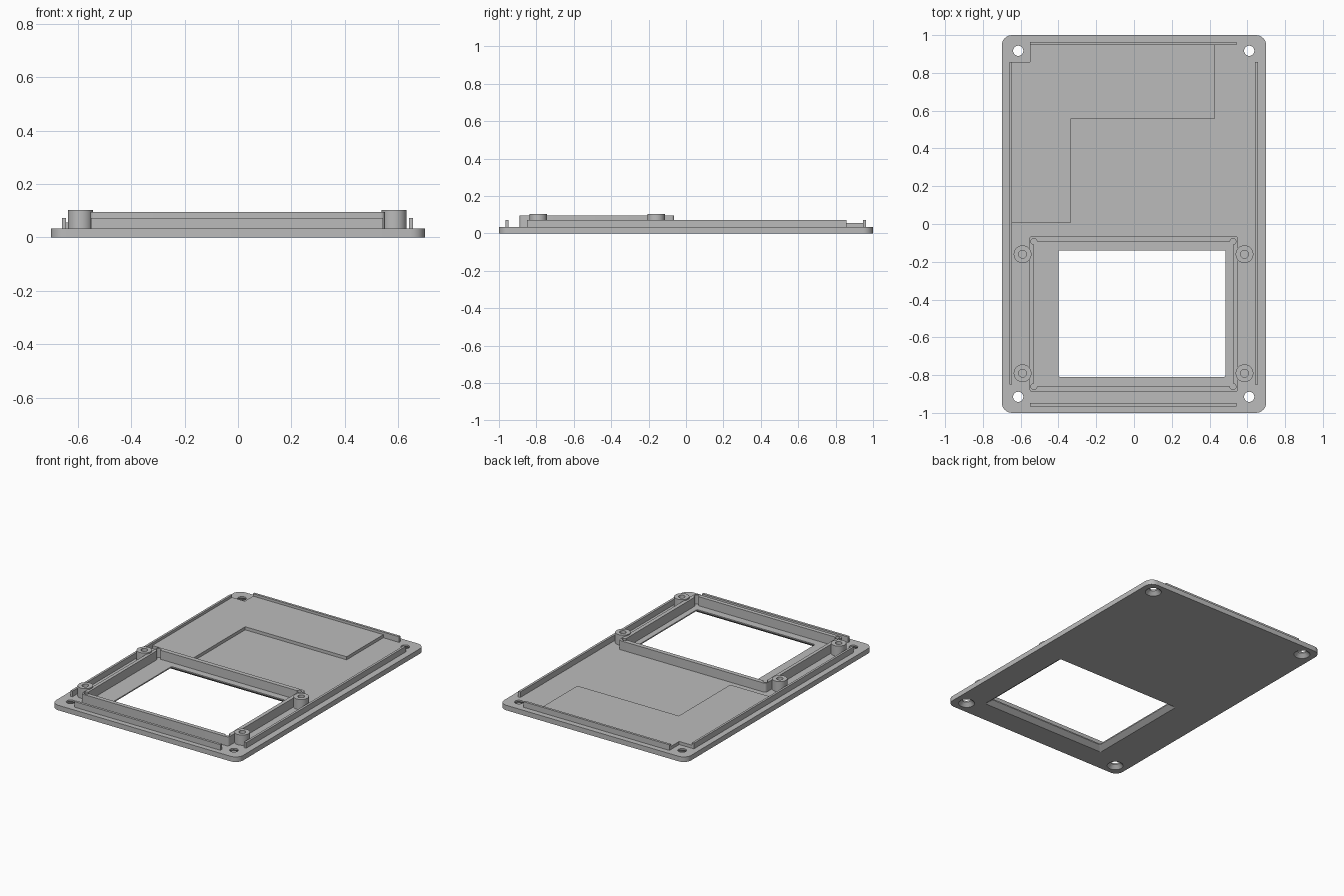
import bpy, bmesh, math

if "Cube" in bpy.data.objects:
    bpy.data.objects.remove(bpy.data.objects["Cube"])

grey = bpy.data.materials.new("light grey plastic")
grey.diffuse_color = (0.5, 0.5, 0.5, 1)
grey.use_nodes = True
grey.node_tree.nodes["Principled BSDF"].inputs["Base Color"].default_value = grey.diffuse_color


def rect(x0, x1, y0, y1, r=0.0, n=8):
    """Counter-clockwise rectangle outline, optionally with rounded corners."""
    if r == 0:
        return [(x0, y0), (x1, y0), (x1, y1), (x0, y1)]
    pts = []
    for k, (cx, cy) in enumerate([(x0 + r, y0 + r), (x1 - r, y0 + r),
                                  (x1 - r, y1 - r), (x0 + r, y1 - r)]):
        for i in range(n + 1):
            a = math.pi + (k + i / n) * math.pi / 2
            pts.append((cx + r * math.cos(a), cy + r * math.sin(a)))
    return pts


def circle(x, y, r, n=32):
    return [(x + r * math.cos(2 * math.pi * i / n),
             y + r * math.sin(2 * math.pi * i / n)) for i in range(n)]


def loft(name, layers, cutter=False):
    """Solid through matching outlines, each given as (z, points)."""
    bm = bmesh.new()
    rings = [[bm.verts.new((x, y, z)) for x, y in pts] for z, pts in layers]
    n = len(rings[0])
    bm.faces.new(rings[0][::-1])
    bm.faces.new(rings[-1])
    for a, b in zip(rings, rings[1:]):
        for i in range(n):
            j = (i + 1) % n
            bm.faces.new((a[i], a[j], b[j], b[i]))
    bmesh.ops.recalc_face_normals(bm, faces=bm.faces)
    me = bpy.data.meshes.new(name)
    bm.to_mesh(me)
    bm.free()
    me.materials.append(grey)
    ob = bpy.data.objects.new(name, me)
    bpy.context.collection.objects.link(ob)
    if cutter:
        ob.hide_render = True
        ob.hide_viewport = True
        ob.display_type = 'WIRE'
    return ob


def prism(name, pts, z0, z1, cutter=False):
    return loft(name, [(z0, pts), (z1, pts)], cutter)


def cut(ob, cutter):
    m = ob.modifiers.new("cut", 'BOOLEAN')
    m.operation = 'DIFFERENCE'
    m.solver = 'EXACT'
    m.object = cutter


T = 0.034      # base plate thickness

# Base plate with rounded corners
plate = prism("base_plate", rect(-0.7, 0.7, -1, 1, 0.055), 0, T)

# Display opening, flared towards the underside
d = 0.034
small = rect(-0.40, 0.485, -0.81, -0.14, 0.008, 2)
large = rect(-0.40 - d, 0.485 + d, -0.81 - d, -0.14 + d, 0.008, 2)
cut(plate, loft("opening_cutter", [(-0.001, large), (0.026, small), (0.06, small)], True))

# Countersunk corner screw holes
for x in (-0.613, 0.61):
    for y in (-0.915, 0.917):
        cut(plate, loft("screw_hole_cutter", [(-0.001, circle(x, y, 0.052)),
                                              (0.024, circle(x, y, 0.027)),
                                              (0.06, circle(x, y, 0.027))], True))

# Raised step on the floor
prism("raised_step", [(-0.645, 0.005), (-0.335, 0.005), (-0.335, 0.555), (0.425, 0.555),
                      (0.425, 0.947), (-0.55, 0.947), (-0.55, 0.858), (-0.645, 0.858)],
      T - 0.005, 0.055)

# Locating ribs along the four edges
for name, r in (("left_rib", (-0.66, -0.645, -0.85, 0.858)),
                ("right_rib", (0.64, 0.656, -0.85, 0.858)),
                ("front_rib", (-0.55, 0.543, -0.965, -0.948)),
                ("back_rib", (-0.55, 0.543, 0.947, 0.963))):
    prism(name, rect(*r), T - 0.005, 0.072)

# Frame around the display, with relieved inner corners
frame = prism("display_frame", rect(-0.553, 0.55, -0.889, -0.063, 0.015, 4), T - 0.003, 0.095)
cut(frame, prism("frame_cutter", rect(-0.53, 0.524, -0.861, -0.093), 0, 0.2, True))
for x in (-0.53, 0.524):
    for y in (-0.861, -0.093):
        cut(frame, prism("corner_relief_cutter", circle(x, y, 0.016, 20), 0, 0.2, True))

# Screw bosses with blind holes
for x in (-0.59, 0.585):
    for y in (-0.79, -0.16):
        boss = prism("screw_boss", circle(x, y, 0.047), T - 0.004, 0.103)
        hole = prism("boss_hole_cutter", circle(x, y, 0.021, 24), T, 0.2, True)
        cut(boss, hole)

# Smooth the round walls while keeping edges sharp
for ob in bpy.context.scene.objects:
    if not ob.hide_render:
        bpy.ops.object.select_all(action='DESELECT')
        ob.select_set(True)
        bpy.context.view_layer.objects.active = ob
        bpy.ops.object.shade_smooth_by_angle(angle=math.radians(30))
